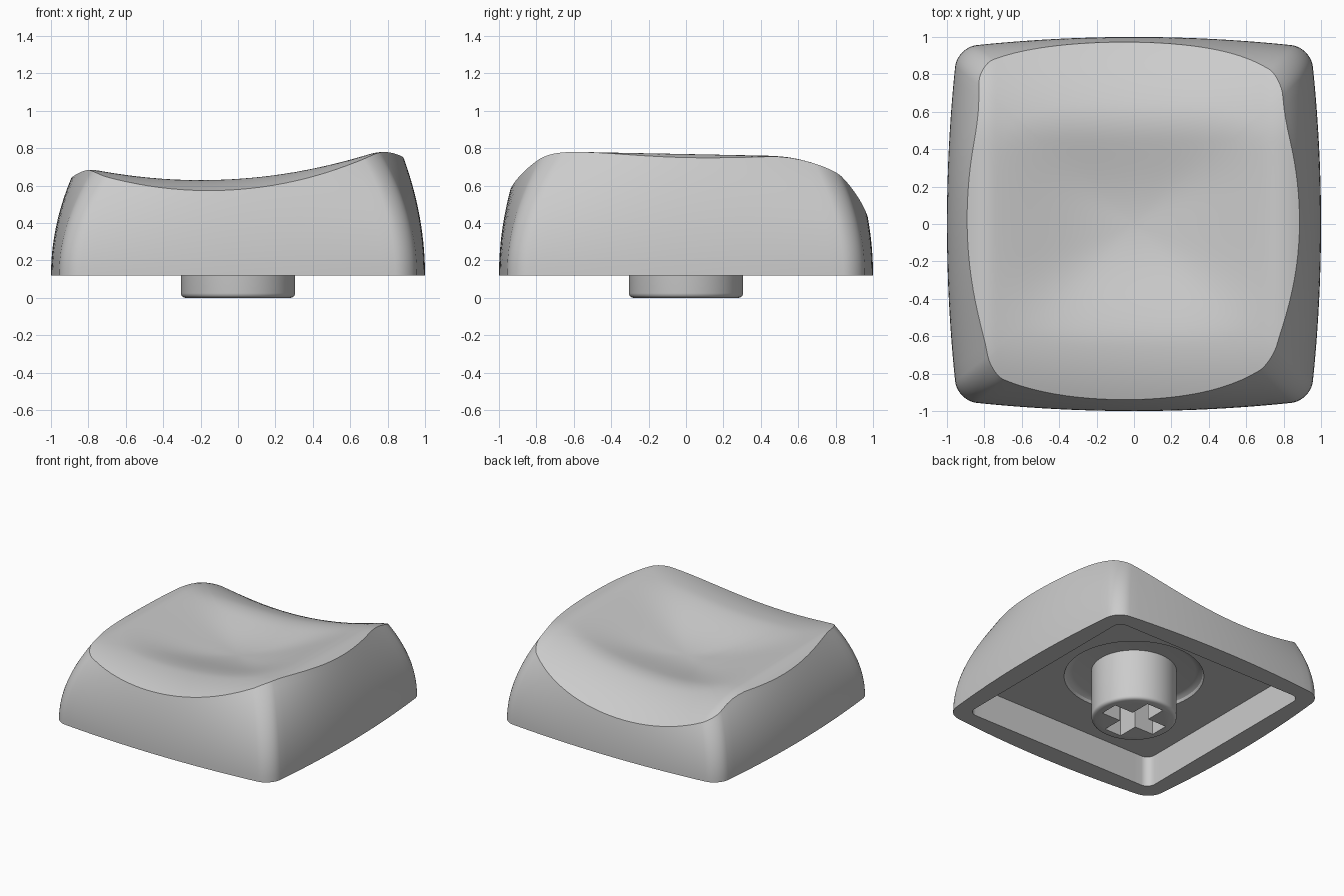
import bpy, bmesh, math

cube = bpy.data.objects.get("Cube")
if cube:
    bpy.data.objects.remove(cube, do_unlink=True)

BASE, CEILING, RECESS = 0.12, 0.36, 0.40

grey = bpy.data.materials.new("matte_grey")
grey.use_nodes = True
GREY = (0.6, 0.6, 0.6, 1)
grey.diffuse_color = GREY
grey.node_tree.nodes["Principled BSDF"].inputs["Base Color"].default_value = GREY


def make_object(name, bm):
    bmesh.ops.recalc_face_normals(bm, faces=bm.faces)
    mesh = bpy.data.meshes.new(name)
    bm.to_mesh(mesh)
    bm.free()
    mesh.materials.append(grey)
    obj = bpy.data.objects.new(name, mesh)
    bpy.context.collection.objects.link(obj)
    return obj


def smooth(obj, degrees):
    bpy.ops.object.select_all(action="DESELECT")
    obj.select_set(True)
    bpy.context.view_layer.objects.active = obj
    bpy.ops.object.shade_smooth_by_angle(angle=math.radians(degrees))


def rounded_square(radius, side=24, corner=8):
    """Unit square outline with rounded corners, counter-clockwise."""
    flat = 1 - radius
    quarter = [(1, -flat + 2 * flat * i / side) for i in range(side)]
    for i in range(corner):
        a = math.pi / 2 * i / corner
        quarter.append((flat + radius * math.cos(a), flat + radius * math.sin(a)))
    points = []
    for _ in range(4):
        points += quarter
        quarter = [(-v, u) for u, v in quarter]
    return points


def wall_point(u, v, z):
    """Bulging outer wall that leans inward with height."""
    q = (z - BASE) ** 2
    lean = 0.29 if u > 0 else 0.40
    bulge = 0.055 + 0.2 * q
    return (u * (1 - lean * q - bulge * v * v),
            v * (1 - 0.29 * q - bulge * u * u))


def top_height(x, y):
    """Saddle rising to one side, rolled off at the rim, with a finger dish."""
    z = 0.63 + 0.17 * (x + 0.2) ** 2
    z -= 2 * max(0, x - 0.7) ** 2 + 3 * max(0, -x - 0.75) ** 2
    z -= 0.5 * max(0, -y - 0.6) ** 2 + 0.65 * max(0, y - 0.45) ** 2
    z -= 0.02 * max(0, y + 0.58)
    r2 = math.sqrt((x / 0.78) ** 4 + (y / 0.64) ** 4)
    return z - 0.095 * max(0, 1 - r2) ** 2


def rim_height(u, v):
    low, high = BASE, 1.0
    for _ in range(30):
        mid = (low + high) / 2
        if mid < top_height(*wall_point(u, v, mid)):
            low = mid
        else:
            high = mid
    return low


# Keycap shell: one loft from the recess, down the cavity, up the wall, over the top
outline = rounded_square(0.11)
opening = [(u * 0.84, v * 0.84) for u, v in rounded_square(0.08)]
angles = [math.atan2(v, u) for u, v in outline]
rings = []
for radius, z in ((0.44, RECESS), (0.47, 0.393), (0.49, 0.38), (0.5, CEILING)):
    rings.append([(radius * math.cos(a), radius * math.sin(a), z) for a in angles])
for z in (CEILING, BASE):
    rings.append([(x, y, z) for x, y in opening])

rims = [rim_height(u, v) for u, v in outline]
WALL_STEPS, TOP_STEPS = 14, 36
for i in range(WALL_STEPS + 1):
    ring = []
    for (u, v), rim in zip(outline, rims):
        z = BASE + (rim - BASE) * i / WALL_STEPS
        ring.append((*wall_point(u, v, z), z))
    rings.append(ring)
edge = rings[-1]
for i in range(TOP_STEPS - 1, 0, -1):
    s = i / TOP_STEPS
    rings.append([(x * s, y * s, top_height(x * s, y * s)) for x, y, _ in edge])

bm = bmesh.new()
loops = [[bm.verts.new(p) for p in ring] for ring in rings]
count = len(outline)
for a, b in zip(loops, loops[1:]):
    for i in range(count):
        j = (i + 1) % count
        bm.faces.new((a[i], a[j], b[j], b[i]))
bm.faces.new(loops[0])
centre = bm.verts.new((0, 0, top_height(0, 0)))
for i in range(count):
    bm.faces.new((loops[-1][i], loops[-1][(i + 1) % count], centre))
smooth(make_object("keycap_shell", bm), 30)

# Round stem with a softened lower edge
STEM = ((0.28, 0), (0.293, 0.004), (0.302, 0.012), (0.305, 0.025), (0.305, 0.42))
bm = bmesh.new()
loops = []
for radius, z in STEM:
    loops.append([bm.verts.new((radius * math.cos(math.tau * i / 64),
                                radius * math.sin(math.tau * i / 64), z))
                  for i in range(64)])
for a, b in zip(loops, loops[1:]):
    for i in range(64):
        j = (i + 1) % 64
        bm.faces.new((a[i], a[j], b[j], b[i]))
bm.faces.new(loops[0])
bm.faces.new(loops[-1])
stem = make_object("stem", bm)

# Cross-shaped socket cut into the stem
LONG, THIN = 0.235, 0.072
arm = [(LONG, -THIN), (LONG, THIN), (THIN, THIN)]
cross = []
for _ in range(4):
    cross += arm
    arm = [(-y, x) for x, y in arm]
bm = bmesh.new()
face = bm.faces.new([bm.verts.new((x, y, -0.1)) for x, y in cross])
lifted = bmesh.ops.extrude_face_region(bm, geom=[face])["geom"]
bmesh.ops.translate(bm, vec=(0, 0, 0.47),
                    verts=[g for g in lifted if isinstance(g, bmesh.types.BMVert)])
cutter = make_object("cross_cutter", bm)
cutter.hide_render = True

cut = stem.modifiers.new("socket", "BOOLEAN")
cut.operation = "DIFFERENCE"
cut.solver = "EXACT"
cut.object = cutter
bpy.ops.object.select_all(action="DESELECT")
bpy.context.view_layer.objects.active = stem
stem.select_set(True)
bpy.ops.object.modifier_apply(modifier=cut.name)
bpy.data.objects.remove(cutter, do_unlink=True)
smooth(stem, 40)
